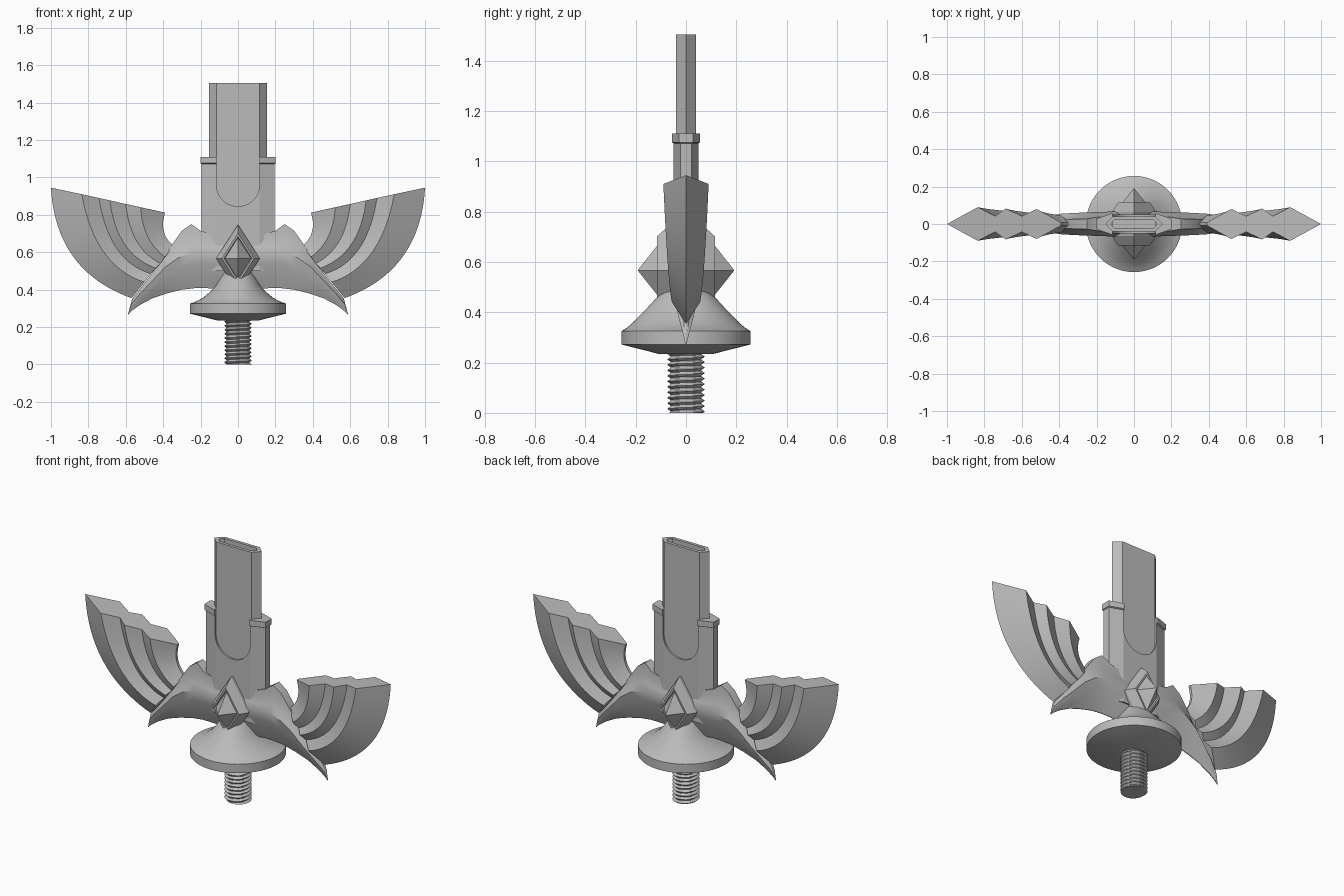
import bpy, bmesh, math
from mathutils import Vector

if "Cube" in bpy.data.objects:
    bpy.data.objects.remove(bpy.data.objects["Cube"])

metal = bpy.data.materials.new("plain_grey")
metal.diffuse_color = (0.5, 0.5, 0.5, 1)
metal.use_nodes = True
metal.node_tree.nodes["Principled BSDF"].inputs["Base Color"].default_value = metal.diffuse_color


def finish(bm, name, smooth=None):
    bmesh.ops.remove_doubles(bm, verts=bm.verts, dist=1e-5)
    bmesh.ops.recalc_face_normals(bm, faces=bm.faces)
    me = bpy.data.meshes.new(name)
    bm.to_mesh(me)
    bm.free()
    ob = bpy.data.objects.new(name, me)
    bpy.context.collection.objects.link(ob)
    me.materials.append(metal)
    bpy.ops.object.select_all(action='DESELECT')
    ob.select_set(True)
    bpy.context.view_layer.objects.active = ob
    if smooth:
        bpy.ops.object.shade_smooth_by_angle(angle=math.radians(smooth))
    return ob


def loft(name, loops, caps=(True, True), smooth=None):
    """Skin a row of closed loops that have equal point counts."""
    bm = bmesh.new()
    rows = [[bm.verts.new(p) for p in loop] for loop in loops]
    n = len(rows[0])
    for a, b in zip(rows, rows[1:]):
        for i in range(n):
            j = (i + 1) % n
            bm.faces.new((a[i], a[j], b[j], b[i]))
    if caps[0]:
        bm.faces.new(rows[0])
    if caps[1]:
        bm.faces.new(rows[-1])
    return finish(bm, name, smooth)


def flat(profile, z):
    return [(x, y, z) for x, y in profile]


def mirror_x(ob):
    mod = ob.modifiers.new("mirror", 'MIRROR')
    mod.use_clip = True


def ellipse(rx, ry, z, n=64):
    return [(rx * math.cos(2 * math.pi * i / n), ry * math.sin(2 * math.pi * i / n), z)
            for i in range(n)]


# Blade: six-sided bar with an open slot in its top
def hexagon(e, x, y):
    return [(-e, 0), (-x, -y), (x, -y), (e, 0), (x, y), (-x, y)]

outer, inner = hexagon(0.155, 0.115, 0.04), hexagon(0.125, 0.105, 0.022)
loft("blade", [flat(outer, 0.6), flat(outer, 1.505), flat(inner, 1.505), flat(inner, 1.1)])


# Sleeve with collar, cut by a round-bottomed slot
def octagon(g):
    a, b, c, d = 0.115 + g, 0.195 + g, 0.05 + g, 0.022 + g
    return [(-b, -d), (-a, -c), (a, -c), (b, -d), (b, d), (a, c), (-a, c), (-b, d)]

sleeve = loft("sleeve", [flat(octagon(0), 0.5), flat(octagon(0), 1.072),
                         flat(octagon(0.006), 1.076), flat(octagon(0.006), 1.11)])
u = [(0.115, 1.3)] + [(0.115 * math.cos(a), 0.96 - 0.115 * math.sin(a))
                      for a in (math.pi * i / 20 for i in range(21))] + [(-0.115, 1.3)]
cutter = loft("slot_cutter", [[(x, y, z) for x, z in u] for y in (-0.2, 0.2)])
cutter.hide_render = True
cut = sleeve.modifiers.new("slot", 'BOOLEAN')
cut.operation, cut.object, cut.solver = 'DIFFERENCE', cutter, 'EXACT'
bpy.context.view_layer.objects.active = sleeve
bpy.ops.object.modifier_apply(modifier="slot")
bpy.data.objects.remove(cutter)

# Flared base disc, round below and oval at the neck
base = [(0.05, 0.05, 0.235), (0.11, 0.11, 0.235), (0.257, 0.257, 0.272), (0.257, 0.257, 0.325),
        (0.222, 0.236, 0.338), (0.19, 0.215, 0.355), (0.145, 0.18, 0.392), (0.118, 0.15, 0.422),
        (0.1, 0.12, 0.455), (0.085, 0.098, 0.48), (0.072, 0.08, 0.505)]
loft("base", [ellipse(*r) for r in base], smooth=30)

# Threaded stud
TURNS, ROWS, SEG = 11, 6, 40
pitch = 0.24 / TURNS
thread = []
for k in range(TURNS * ROWS + 1):
    ring = []
    for i in range(SEG):
        a = 2 * math.pi * i / SEG
        w = abs(((k / ROWS - i / SEG) % 1) * 2 - 1)
        r = 0.061 + 0.012 * min(1, max(0, 1.4 * w - 0.2))
        ring.append((r * math.cos(a), r * math.sin(a), k * pitch / ROWS))
    thread.append(ring)
loft("threaded_stud", thread, smooth=30)


# Diamond gem on both faces: bevelled frame, groove and raised pyramid
def diamond(w, h, y):
    return [(w, y, 0.567), (0, y, 0.567 + h), (-w, y, 0.567), (0, y, 0.567 - h)]

half = [(0.117, 0.18, 0.065), (0.086, 0.135, 0.115), (0.076, 0.118, 0.115),
        (0.07, 0.11, 0.105), (0.002, 0.003, 0.19)]
loft("gem", [diamond(w, h, -y) for w, h, y in reversed(half)] +
     [diamond(w, h, y) for w, h, y in half])

# Crescent guard arms: top, ridge and lower edge points along the arm, then y of top and ridge
arm = [((0.0, .70), (0.0, .585), (0.0, .40), .040, .066),
       ((.15, .70), (.13, .595), (.12, .405), .040, .066),
       ((.20, .715), (.19, .60), (.17, .408), .036, .064),
       ((.25, .75), (.25, .595), (.23, .408), .028, .062),
       ((.30, .715), (.32, .57), (.30, .40), .026, .059),
       ((.35, .645), (.39, .52), (.38, .38), .025, .055),
       ((.41, .55), (.455, .45), (.455, .355), .022, .045),
       ((.495, .44), (.52, .382), (.525, .318), .016, .030),
       ((.565, .355), (.57, .322), (.57, .285), .008, .014),
       ((.587, .272), (.588, .27), (.588, .267), .001, .001)]


def arm_section(top, ridge, low, yt, yr):
    t, r, b = Vector(top), Vector(ridge), Vector(low)
    side = [(t, yt), (t.lerp(r, 0.35), yt + (yr - yt) * 0.12),
            (t.lerp(r, 0.7), yt + (yr - yt) * 0.5), (r, yr),
            (r.lerp(b, 0.3), yr * 0.8), (r.lerp(b, 0.65), yr * 0.48), (b, 0.002)]
    return ([(p.x, -y, p.y) for p, y in side] +
            [(p.x, y, p.y) for p, y in reversed(side)])

mirror_x(loft("guard_arm", [arm_section(*s) for s in arm], caps=(False, True), smooth=35))

# Feathered wings: curves (start, control, end) with y at the start and end
wing = [((1.0, .945), (.975, .50), (.57, .355), 0, 0),
        ((.835, .91), (.767, .526), (.50, .44), .09, .056),
        ((.743, .89), (.69, .55), (.465, .485), .042, .028),
        ((.685, .877), (.65, .59), (.44, .515), .083, .05),
        ((.60, .858), (.575, .62), (.415, .54), .042, .026),
        ((.52, .84), (.51, .66), (.39, .575), .08, .045),
        ((.39, .812), (.425, .70), (.345, .635), .008, .008)]


def wing_section(t):
    side = []
    for p, c, e, y0, y1 in wing:
        q = Vector(p) * (1 - t) ** 2 + Vector(c) * 2 * t * (1 - t) + Vector(e) * t * t
        side.append((q.x, y0 + (y1 - y0) * t, q.y))
    back = [(x, -y, z) for x, y, z in reversed(side[1:])]
    return side + back

mirror_x(loft("feathered_wing", [wing_section(i / 20) for i in range(21)], smooth=20))
